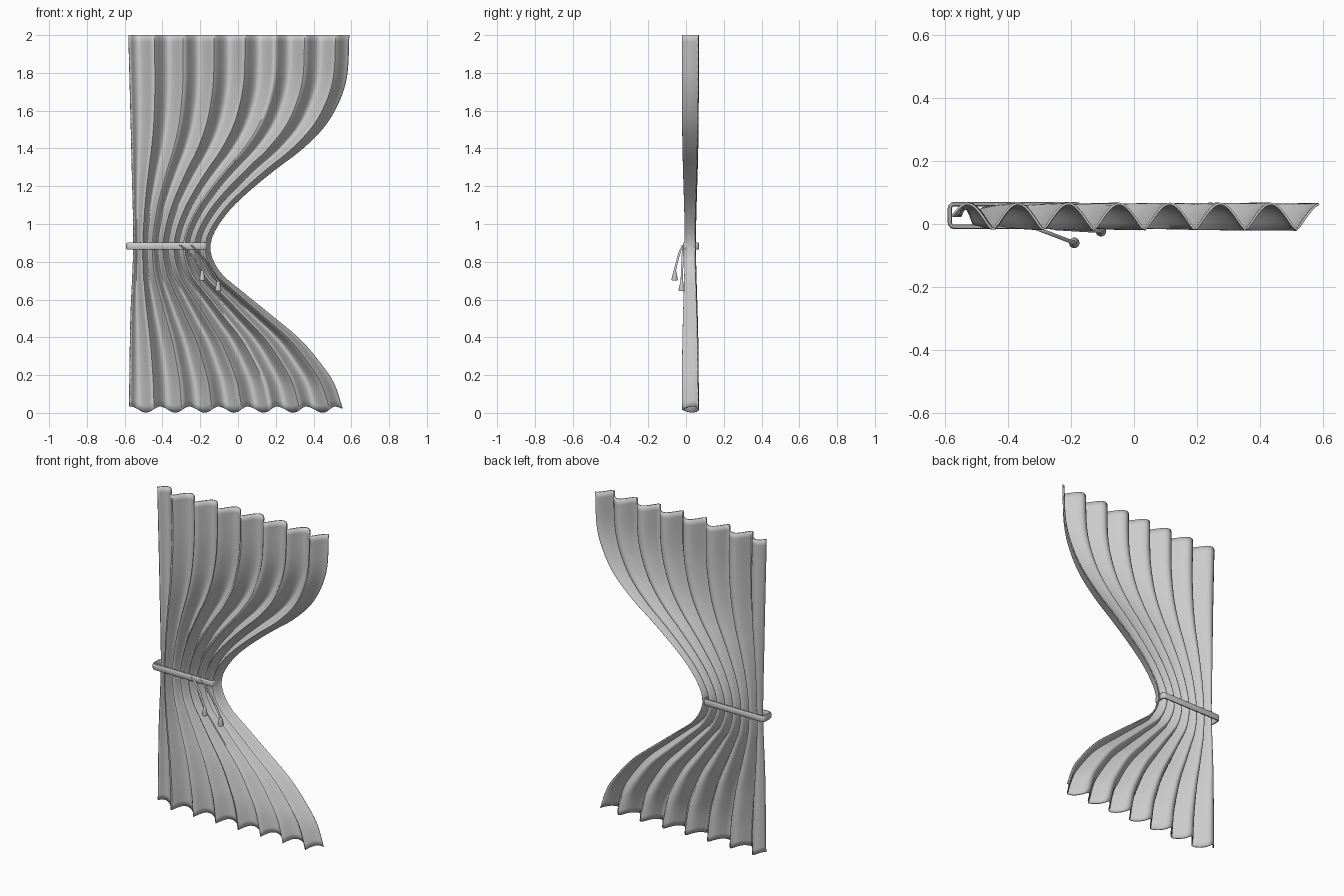
import bpy, bmesh, math
from mathutils import Vector

if "Cube" in bpy.data.objects:
    bpy.data.objects.remove(bpy.data.objects["Cube"], do_unlink=True)

GREY = (0.6, 0.6, 0.6, 1)
fabric = bpy.data.materials.new("grey fabric")
fabric.use_nodes = True
fabric.diffuse_color = GREY
fabric.node_tree.nodes["Principled BSDF"].inputs["Base Color"].default_value = GREY


def finish(name, bm, angle=40):
    bmesh.ops.recalc_face_normals(bm, faces=bm.faces)
    mesh = bpy.data.meshes.new(name)
    bm.to_mesh(mesh)
    bm.free()
    mesh.materials.append(fabric)
    obj = bpy.data.objects.new(name, mesh)
    bpy.context.collection.objects.link(obj)
    bpy.ops.object.select_all(action="DESELECT")
    obj.select_set(True)
    bpy.context.view_layer.objects.active = obj
    bpy.ops.object.shade_smooth_by_angle(angle=math.radians(angle))
    return obj


def edge_at(points, z):
    """Smooth interpolation of an outline given as (z, x) pairs."""
    n = len(points)
    i = max(k for k in range(n - 1) if points[k][0] <= z or k == 0)
    (z0, x0), (z1, x1) = points[i], points[i + 1]

    def slope(k):
        a, b = points[max(k - 1, 0)], points[min(k + 1, n - 1)]
        return (b[1] - a[1]) / (b[0] - a[0])
    h = z1 - z0
    t = (z - z0) / h
    return ((2*t**3 - 3*t**2 + 1) * x0 + (t**3 - 2*t**2 + t) * h * slope(i)
            + (3*t**2 - 2*t**3) * x1 + (t**3 - t**2) * h * slope(i + 1))


# Curtain outline: free edge swings in to the tie, wall edge is nearly straight
FREE = [(0, .56), (.15, .51), (.23, .46), (.386, .33), (.52, .17), (.65, .01),
        (.73, -.085), (.84, -.145), (.94, -.135), (1.07, -.05), (1.18, .063),
        (1.3, .21), (1.39, .33), (1.52, .46), (1.66, .54), (1.79, .577), (2, .588)]
WALL = [(0, -.575), (.5, -.567), (.88, -.552), (1.3, -.56), (2, -.578)]

# Pleated curtain: rounded folds behind, sharper ridges in front
COLS, ROWS, FOLDS, START = 114, 56, 7.25, -0.3
bm = bmesh.new()
grid = []
for r in range(ROWS + 1):
    v = r / ROWS
    row = []
    for c in range(COLS + 1):
        u = c / COLS
        phase = 2 * math.pi * (START + FOLDS * u)
        hem = 0.018 - 0.016 * math.sin(phase)
        z = 2 * v + hem * (1 - v) ** 8
        pinch = math.exp(-((z - 0.9) / 0.4) ** 2)
        depth = 0.083 - 0.03 * pinch
        y = 0.023 + depth * (abs(math.cos(phase / 2)) ** 1.25 - 0.5)
        left, right = edge_at(WALL, z), edge_at(FREE, z)
        row.append(bm.verts.new((left + (right - left) * u, y, z)))
    grid.append(row)
for a, b in zip(grid, grid[1:]):
    for c in range(COLS):
        bm.faces.new((a[c], a[c + 1], b[c + 1], b[c]))
curtain = finish("curtain", bm, 60)
solid = curtain.modifiers.new("cloth thickness", "SOLIDIFY")
solid.thickness = 0.007
solid.offset = 0

# Tie band: rounded rectangular loop with a chamfered flat section
CX, CY, HX, HY, R = -0.378, 0.027, 0.207, 0.036, 0.012
path = []
for k, (sx, sy) in enumerate([(1, 1), (-1, 1), (-1, -1), (1, -1)]):
    for j in range(4):
        a = math.pi / 2 * (k + j / 3)
        n = Vector((math.cos(a), math.sin(a), 0))
        path.append((Vector((CX + sx * (HX - R), CY + sy * (HY - R), 0.883)) + n * R, n))
section = [(-.007, -.013), (-.003, -.019), (.003, -.019), (.007, -.013),
           (.007, .013), (.003, .019), (-.003, .019), (-.007, .013)]
bm = bmesh.new()
rings = [[bm.verts.new(p + n * d + Vector((0, 0, h))) for d, h in section] for p, n in path]
for i, ring in enumerate(rings):
    nxt = rings[(i + 1) % len(rings)]
    for j in range(len(section)):
        k = (j + 1) % len(section)
        bm.faces.new((ring[j], nxt[j], nxt[k], ring[k]))
finish("tie_band", bm)


# Tassels: each a hanging cord with a flared end
def loft(bm, stations, sides=10):
    loops = []
    for centre, radius in stations:
        loops.append([bm.verts.new(Vector(centre) + Vector((
            radius * math.cos(2 * math.pi * s / sides),
            radius * math.sin(2 * math.pi * s / sides), 0))) for s in range(sides)])
    for a, b in zip(loops, loops[1:]):
        for s in range(sides):
            t = (s + 1) % sides
            bm.faces.new((a[s], a[t], b[t], b[s]))
    bm.faces.new(loops[0])
    bm.faces.new(loops[-1])


for side, top, end in (("right", (-.31, -.014, .89), (-.19, -.06, .748)),
                       ("left", (-.25, -.014, .89), (-.105, -.023, .692))):
    top, end = Vector(top), Vector(end)
    cord = []
    for i in range(9):
        t = i / 8
        p = top.lerp(end, t)
        p.z += 0.02 * math.sin(math.pi * t)
        cord.append((p, 0.006))
    bm = bmesh.new()
    loft(bm, cord)
    finish(side + "_cord", bm)
    bm = bmesh.new()
    loft(bm, [(end + Vector((0, 0, dz)), r) for dz, r in
              ((.006, .005), (0, .009), (-.01, .010), (-.04, .017), (-.048, .015))], 14)
    finish(side + "_tassel", bm)
